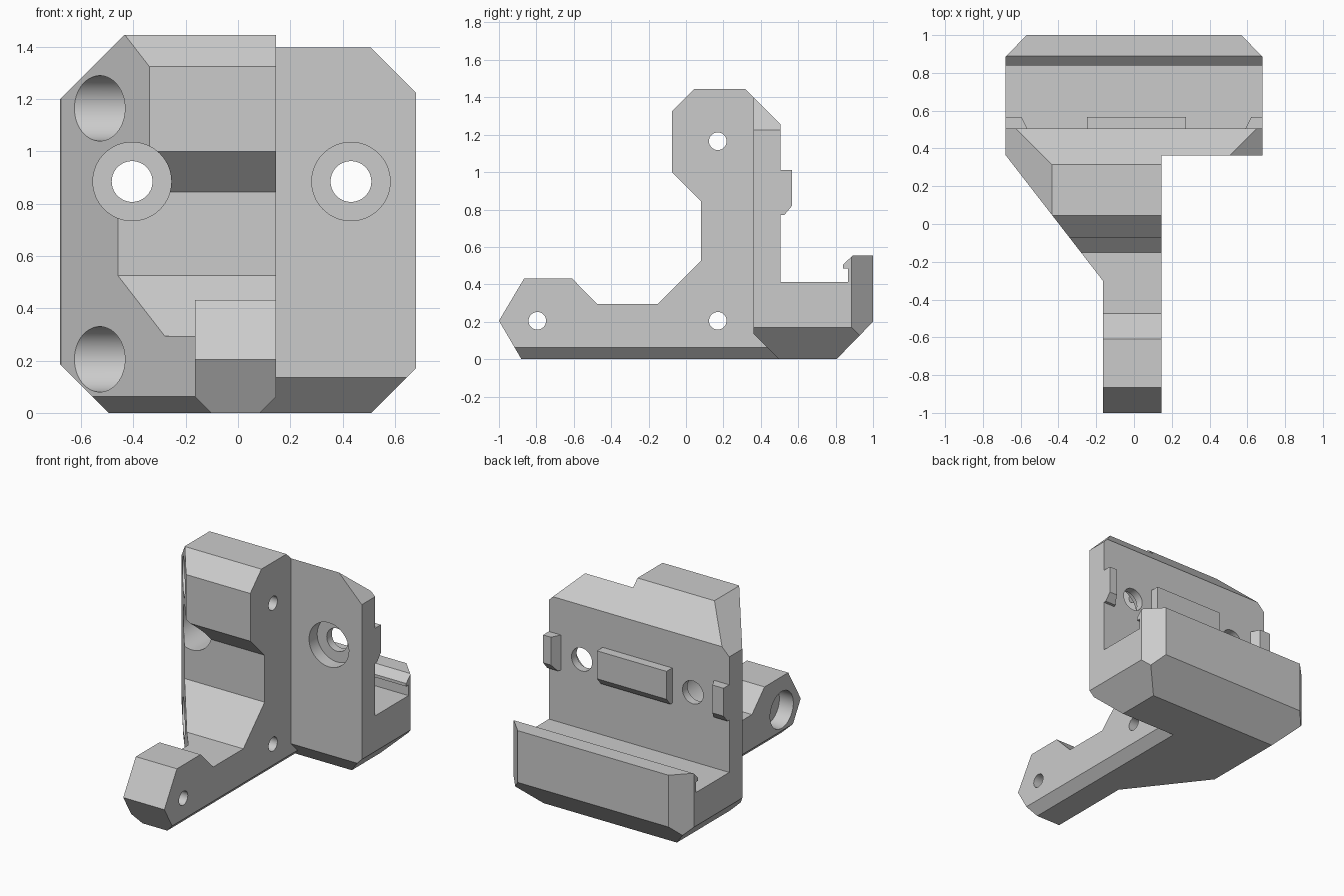
import bpy, bmesh, math

default = bpy.data.objects.get("Cube")
if default:
    bpy.data.objects.remove(default, do_unlink=True)

grey = bpy.data.materials.new("plain grey")
grey.use_nodes = True
grey.diffuse_color = (0.6, 0.6, 0.6, 1)
grey.node_tree.nodes["Principled BSDF"].inputs["Base Color"].default_value = (0.6, 0.6, 0.6, 1)


def place(axis, a, b, depth):
    return {"X": (depth, a, b), "Y": (a, depth, b), "Z": (a, b, depth)}[axis]


def prism(name, points, axis, lo, hi, bevel_test=None, bevel=0.0):
    """Extrude a closed outline along an axis, optionally chamfering chosen edges."""
    bm = bmesh.new()
    ends = [[bm.verts.new(place(axis, a, b, d)) for a, b in points] for d in (lo, hi)]
    for ring in ends:
        bm.faces.new(ring)
    n = len(points)
    for i in range(n):
        j = (i + 1) % n
        bm.faces.new((ends[0][i], ends[0][j], ends[1][j], ends[1][i]))
    bmesh.ops.recalc_face_normals(bm, faces=bm.faces)
    if bevel_test:
        edges = [e for e in bm.edges if bevel_test(e)]
        bmesh.ops.bevel(bm, geom=edges, offset=bevel, offset_type='OFFSET',
                        segments=1, profile=0.5, affect='EDGES')
        bmesh.ops.recalc_face_normals(bm, faces=bm.faces)
    mesh = bpy.data.meshes.new(name)
    bm.to_mesh(mesh)
    bm.free()
    mesh.materials.append(grey)
    obj = bpy.data.objects.new(name, mesh)
    bpy.context.collection.objects.link(obj)
    return obj


def rod(axis, a, b, radius, lo, hi, sides=64):
    angles = [2 * math.pi * i / sides for i in range(sides)]
    ring = [(a + radius * math.cos(t), b + radius * math.sin(t)) for t in angles]
    return prism("cutter", ring, axis, lo, hi)


def combine(target, other, operation):
    """Apply a boolean and discard the helper solid."""
    mod = target.modifiers.new("combine", 'BOOLEAN')
    mod.operation, mod.solver, mod.object = operation, 'EXACT', other
    bpy.context.view_layer.update()
    graph = bpy.context.evaluated_depsgraph_get()
    mesh = bpy.data.meshes.new_from_object(target.evaluated_get(graph))
    target.modifiers.clear()
    target.data = mesh
    bpy.data.objects.remove(other, do_unlink=True)


def front_outline():
    # Clipped corners shared by the arm and the plate
    return prism("corner_outline", [(-0.445, -0.05), (0.46, -0.05), (0.8, 0.29), (0.8, 1.105),
                                    (0.405, 1.5), (-0.38, 1.5), (-0.8, 1.08), (-0.8, 0.305)],
                 "Y", -1.2, 1.2)


# Arm: side profile trimmed by a slanted plan with chamfered lower edges
body = prism("bracket_body", [(-0.88, 0), (0.5, 0), (0.5, 1.26), (0.315, 1.445), (0.045, 1.445),
                              (-0.075, 1.325), (-0.075, 1.0), (0.08, 0.845), (0.08, 0.525),
                              (-0.15, 0.295), (-0.475, 0.295), (-0.61, 0.432), (-0.865, 0.432),
                              (-1, 0.205)], "X", -0.8, 0.8)


def lower_side_edge(e):
    p, q = (v.co for v in e.verts)
    low = max(p.z, q.z) < 0
    return low and abs(p.y - q.y) > 0.1 and min(p.y, q.y) < 0.3


plan = prism("arm_plan", [(-0.68, 0.8), (-0.68, 0.365), (-0.165, -0.3), (-0.165, -1.2),
                          (0.145, -1.2), (0.145, 0.8)], "Z", -0.05, 1.6, lower_side_edge, 0.112)
combine(body, plan, 'INTERSECT')
combine(body, front_outline(), 'INTERSECT')

# Plate with the rear tray and hooked lip
plate = prism("plate_and_tray", [(0.362, 0.135), (0.497, 0), (0.805, 0), (1, 0.2), (1, 0.553),
                                 (0.89, 0.553), (0.84, 0.505), (0.84, 0.485), (0.865, 0.485),
                                 (0.865, 0.413), (0.505, 0.413), (0.505, 1.255), (0.362, 1.398)],
              "X", -0.8, 0.8)
plan = prism("plate_plan", [(-0.68, 0.1), (0.68, 0.1), (0.68, 0.885), (0.535, 1.035),
                            (-0.535, 1.035), (-0.68, 0.885)], "Z", -0.1, 1.6)
combine(plate, plan, 'INTERSECT')
combine(plate, front_outline(), 'INTERSECT')
combine(body, plate, 'UNION')

# Front screw holes with counterbores
for x in (-0.405, 0.432):
    combine(body, rod("Y", x, 0.885, 0.15, -0.6, 0.45), 'DIFFERENCE')
    combine(body, rod("Y", x, 0.885, 0.078, -0.6, 0.7), 'DIFFERENCE')

# Cross holes with counterbores on the right side
for y, z in ((0.17, 1.165), (0.17, 0.205), (-0.795, 0.205)):
    combine(body, rod("X", y, z, 0.125, -1, -0.06), 'DIFFERENCE')
    combine(body, rod("X", y, z, 0.047, -1, 0.4), 'DIFFERENCE')

# Locating ribs on the back of the plate
rib_profile = [(0.505, 0.77), (0.525, 0.77), (0.567, 0.82), (0.567, 1.01), (0.505, 1.01)]
prism("middle_rib", rib_profile, "X", -0.25, 0.275)
for name, side, inner in (("left_rib", 1, 0.59), ("right_rib", -1, 0.565)):
    rib = prism(name, rib_profile, "X", min(side * inner, side * 0.68), max(side * inner, side * 0.68))
    for v in rib.data.vertices:
        if abs(v.co.x) < 0.65:
            v.co.x += side * (v.co.y - 0.505) * 0.5

# Smooth bores, crisp edges
bpy.ops.object.select_all(action='DESELECT')
body.select_set(True)
bpy.context.view_layer.objects.active = body
bpy.ops.object.shade_smooth_by_angle(angle=math.radians(20))
